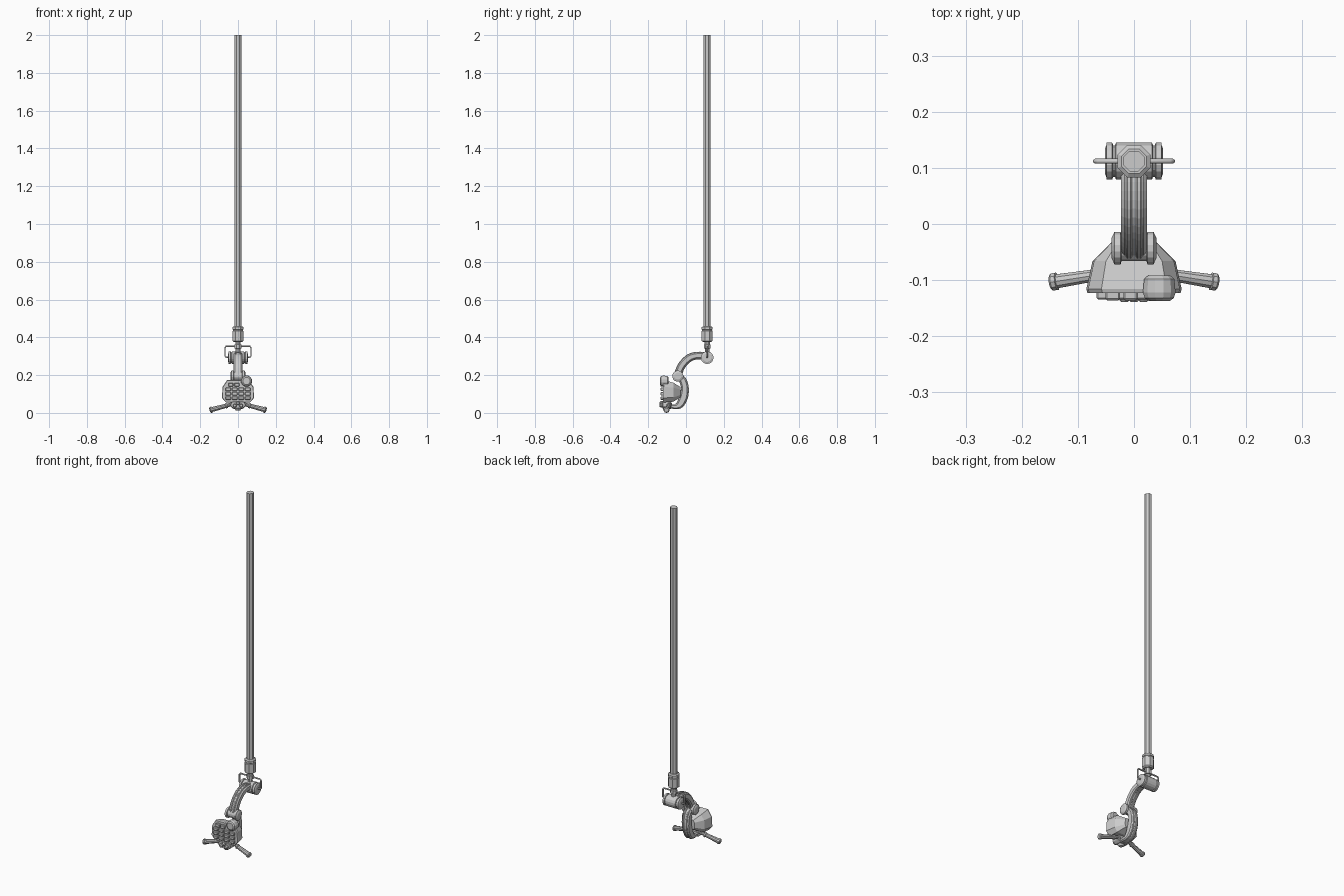
import bpy, bmesh, math
from mathutils import Vector

if "Cube" in bpy.data.objects:
    bpy.data.objects.remove(bpy.data.objects["Cube"])


def make(name, verts, faces, bevel=0.0):
    me = bpy.data.meshes.new(name)
    me.from_pydata([tuple(v) for v in verts], [], faces)
    bm = bmesh.new()
    bm.from_mesh(me)
    bmesh.ops.recalc_face_normals(bm, faces=bm.faces)
    bm.to_mesh(me)
    bm.free()
    ob = bpy.data.objects.new(name, me)
    bpy.context.collection.objects.link(ob)
    if bevel:
        mod = ob.modifiers.new("bevel", 'BEVEL')
        mod.width = bevel
        mod.segments = 1
    return ob


def loft(name, rings, bevel=0.0):
    """Skin equal-length closed rings and cap both ends."""
    n = len(rings[0])
    verts = [v for r in rings for v in r]
    faces = [(i * n + j, i * n + (j + 1) % n, (i + 1) * n + (j + 1) % n, (i + 1) * n + j)
             for i in range(len(rings) - 1) for j in range(n)]
    faces += [tuple(range(n)), tuple(range(len(verts) - n, len(verts)))]
    return make(name, verts, faces, bevel)


def turned(name, start, direction, profile, sides=12):
    """Lathe (distance, radius) pairs along a direction."""
    start, d = Vector(start), Vector(direction).normalized()
    up = Vector((0, 0, 1)) if abs(d.z) < 0.9 else Vector((0, 1, 0))
    u = d.cross(up).normalized()
    w = d.cross(u)
    rings = []
    for t, r in profile:
        r /= math.cos(math.pi / sides)
        angles = [2 * math.pi * (k + 0.5) / sides for k in range(sides)]
        rings.append([start + d * t + (u * math.cos(a) + w * math.sin(a)) * r for a in angles])
    return loft(name, rings)


def box(name, c, s, bevel=0.0):
    x, y, z = (v / 2 for v in s)
    sq = [(-x, -z), (x, -z), (x, z), (-x, z)]
    return loft(name, [[(c[0] + a, c[1] + dy, c[2] + b) for a, b in sq] for dy in (-y, y)], bevel)


def smooth_path(pts, steps=3):
    """Catmull-Rom curve through (y, z) points, carrying any extra values."""
    p = [Vector(q) for q in pts]
    p = [2 * p[0] - p[1]] + p + [2 * p[-1] - p[-2]]
    out = []
    for i in range(1, len(p) - 2):
        a, b, c, d = p[i - 1:i + 3]
        for k in range(steps):
            t = k / steps
            out.append(0.5 * (2 * b + (c - a) * t + (2 * a - 5 * b + 4 * c - d) * t * t
                              + (3 * b - a - 3 * c + d) * t ** 3))
    return out + [p[-2]]


def arm(name, pts, half_width, x=0.0, chamfer=0.006, extra=0.0):
    """Chamfered bar following points (y, z, half thickness)."""
    path = smooth_path(pts)
    rings = []
    for i, p in enumerate(path):
        t = path[min(i + 1, len(path) - 1)] - path[max(i - 1, 0)]
        n = Vector((-t.y, t.x)).normalized()
        h, w, c = p.z + extra, half_width, chamfer
        sec = [(-w + c, -h), (w - c, -h), (w, -h + c), (w, h - c),
               (w - c, h), (-w + c, h), (-w, h - c), (-w, -h + c)]
        rings.append([(x + a, p.x + n.x * b, p.y + n.y * b) for a, b in sec])
    return loft(name, rings)


# Hanging pole, sleeve and neck
PY = 0.112
turned("ceiling_pole", (0, PY, 0.44), (0, 0, 1), [(0, 0.0185), (1.56, 0.0185)], 8)
turned("pole_sleeve", (0, PY, 0.38), (0, 0, 1),
       [(0, 0.022), (0.006, 0.029), (0.058, 0.029), (0.06, 0.026), (0.064, 0.026),
        (0.066, 0.029), (0.078, 0.029), (0.083, 0.022)], 8)
turned("pole_neck", (0, PY, 0.31), (0, 0, 1),
       [(0, 0.012), (0.034, 0.012), (0.036, 0.018), (0.056, 0.018), (0.058, 0.014), (0.075, 0.014)], 8)

# Wire yoke over the upper joint
yoke = [(-0.045, 0.30), (-0.064, 0.30), (-0.069, 0.306), (-0.069, 0.35), (-0.063, 0.357)]
yoke += [(-x, z) for x, z in reversed(yoke)]
curve = bpy.data.curves.new("yoke_wire", 'CURVE')
curve.dimensions = '3D'
curve.bevel_depth = 0.0045
curve.bevel_resolution = 1
curve.use_fill_caps = True
sp = curve.splines.new('POLY')
sp.points.add(len(yoke) - 1)
for pt, (x, z) in zip(sp.points, yoke):
    pt.co = (x, PY, z, 1)
bpy.context.collection.objects.link(bpy.data.objects.new("yoke_wire", curve))

# Upper and lower joints: drum with stepped end discs
turned("upper_joint", (-0.052, PY, 0.297), (1, 0, 0),
       [(0, 0.022), (0.003, 0.029), (0.003, 0.033), (0.013, 0.033), (0.015, 0.028), (0.018, 0.028),
        (0.020, 0.033), (0.084, 0.033), (0.086, 0.028), (0.089, 0.028), (0.091, 0.033),
        (0.101, 0.033), (0.101, 0.029), (0.104, 0.022)], 16)
turned("lower_joint", (-0.040, -0.043, 0.199), (1, 0, 0),
       [(0, 0.018), (0.003, 0.024), (0.005, 0.029), (0.016, 0.029), (0.018, 0.023), (0.062, 0.023),
        (0.064, 0.029), (0.075, 0.029), (0.077, 0.024), (0.080, 0.018)], 16)

# Upper arm with twin raised ribs
upper = [(0.105, 0.306, 0.016), (0.06, 0.308, 0.016), (0.02, 0.297, 0.017),
         (-0.013, 0.268, 0.017), (-0.033, 0.235, 0.017), (-0.043, 0.2, 0.017)]
arm("upper_arm", upper, 0.023)
for s in (-1, 1):
    arm("upper_arm_rib", upper, 0.005, s * 0.009, 0.002, 0.004)

# Lower arm, a crescent behind the control head
lower = [(-0.038, 0.198, 0.014), (-0.016, 0.175, 0.017), (-0.006, 0.135, 0.018),
         (-0.012, 0.09, 0.020), (-0.03, 0.052, 0.018), (-0.05, 0.038, 0.013), (-0.085, 0.038, 0.010)]
arm("lower_arm", lower, 0.022)
for s in (-1, 1):
    arm("lower_arm_rib", lower[:6], 0.005, s * 0.010, 0.002, 0.003)


# Faceted control head
def outline(y, wt, wm, wb, z0, z1, z2, z3):
    r = [(wb, z0), (wm, z1), (wm * 0.96, z2), (wt, z3)]
    return [(x, y, z) for x, z in r] + [(-x, y, z) for x, z in reversed(r)]


loft("control_head", [outline(-0.123, 0.056, 0.083, 0.062, 0.062, 0.085, 0.140, 0.176),
                      outline(-0.116, 0.058, 0.085, 0.064, 0.060, 0.084, 0.142, 0.178),
                      outline(-0.066, 0.050, 0.074, 0.056, 0.064, 0.086, 0.138, 0.164),
                      outline(-0.028, 0.026, 0.036, 0.030, 0.088, 0.100, 0.128, 0.140)])

# Keypad: three rows of four, and short top row beside the knob
for row, z in enumerate((0.083, 0.106, 0.129)):
    for col in range(4):
        box("key", (-0.0525 + col * 0.035, -0.127, z), (0.029, 0.015, 0.018), 0.003)
for x in (-0.038, -0.006):
    box("top_key", (x, -0.127, 0.154), (0.026, 0.018, 0.020), 0.003)

# Large rotary knob
turned("rotary_knob", (0.045, -0.092, 0.173), (0, -1, 0),
       [(0, 0.020), (0.006, 0.027), (0.030, 0.029), (0.040, 0.026), (0.045, 0.019)], 12)

# Lower console with round buttons and handle hub
loft("lower_console", [outline(-0.125, 0.030, 0.040, 0.024, 0.028, 0.040, 0.054, 0.064),
                       outline(-0.080, 0.028, 0.036, 0.022, 0.024, 0.036, 0.054, 0.068)], 0.002)
for x, z in ((-0.017, 0.043), (0.017, 0.043), (0, 0.056)):
    turned("round_button", (x, -0.120, z), (0, -1, 0),
           [(0, 0.010), (0.014, 0.010), (0.019, 0.006)], 10)
turned("handle_hub", (0, -0.104, 0.034), (0, 0, -1),
       [(-0.01, 0.020), (0.008, 0.018), (0.018, 0.010)], 10)

# Pair of grip handles
for s in (-1, 1):
    turned("grip_handle", (s * 0.022, -0.084, 0.053), (s * 0.128, -0.020, -0.034),
           [(0, 0.009), (0.035, 0.009), (0.037, 0.013), (0.045, 0.013), (0.047, 0.0105),
            (0.120, 0.0125), (0.121, 0.0155), (0.129, 0.0155), (0.133, 0.011)], 10)

# Settle the lowest point on the ground plane
bpy.context.view_layer.update()
objs = list(bpy.context.scene.objects)
low = min((o.matrix_world @ Vector(c)).z for o in objs for c in o.bound_box)
for o in objs:
    if o.name != "ceiling_pole":
        o.location.z -= low
